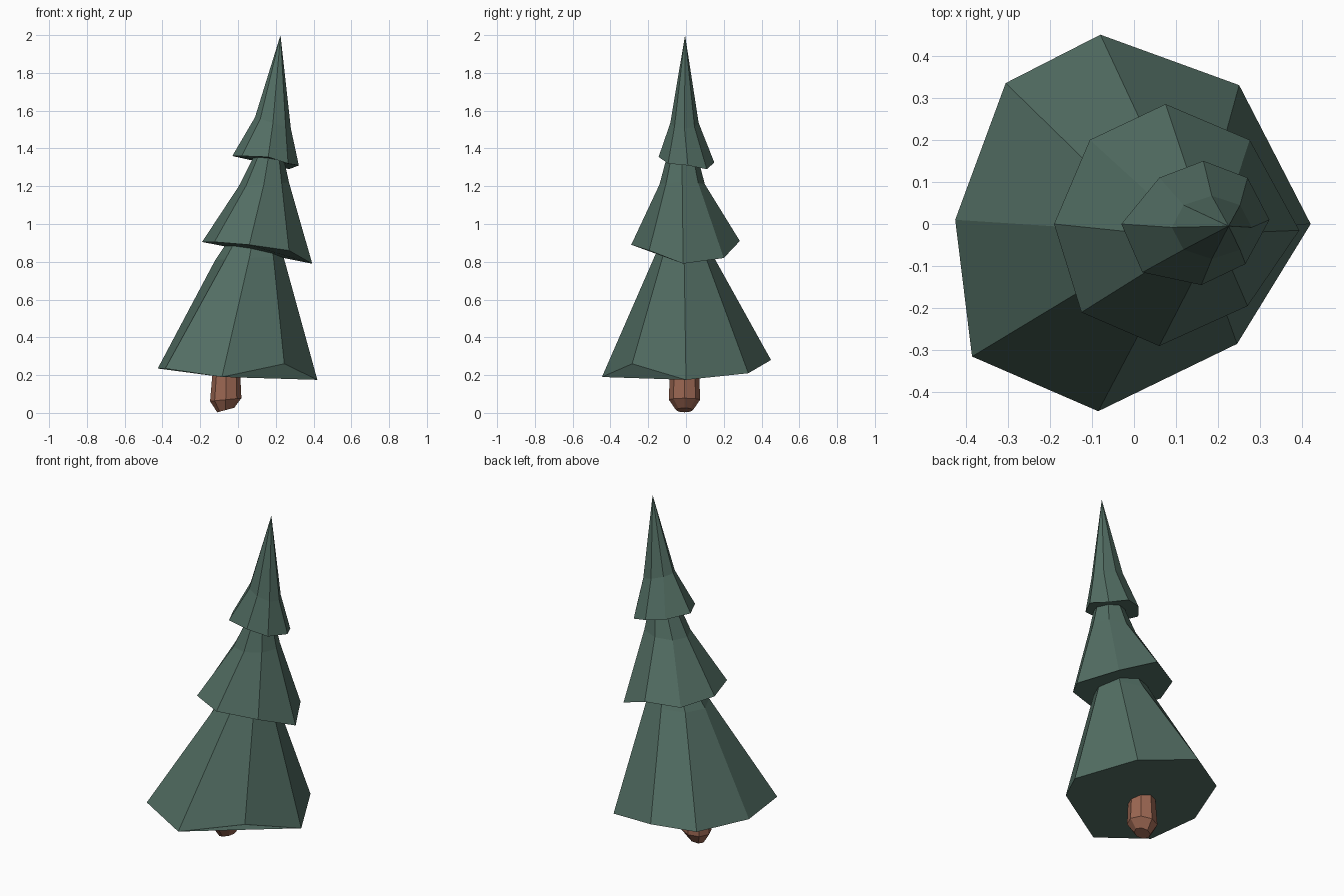
import bpy, bmesh, math


def material(name, rgb):
    m = bpy.data.materials.new(name)
    m.diffuse_color = (*rgb, 1)
    return m


GREEN = material("pine green", (0.085, 0.155, 0.125))
BROWN = material("bark brown", (0.33, 0.135, 0.085))


def oval(cx, cy, z, rx, ry, tilt=0.0):
    """Eight-point ring; tilt raises the +x side."""
    pts = []
    for k in range(8):
        c, s = math.cos(k * math.pi / 4), math.sin(k * math.pi / 4)
        pts.append((cx + rx * c, cy + ry * s, z + tilt * c))
    return pts


def loft(name, rings, mat):
    """Skin a stack of rings; a one-point ring makes a tip."""
    bm = bmesh.new()
    loops = [[bm.verts.new(p) for p in r] for r in rings]
    for a, b in zip(loops, loops[1:]):
        for k in range(8):
            j = (k + 1) % 8
            if len(b) == 1:
                bm.faces.new((a[k], a[j], b[0]))
            else:
                bm.faces.new((a[k], a[j], b[j], b[k]))
    bm.faces.new(loops[0][::-1])
    if len(loops[-1]) > 1:
        bm.faces.new(loops[-1])
    bmesh.ops.recalc_face_normals(bm, faces=bm.faces)
    me = bpy.data.meshes.new(name)
    bm.to_mesh(me)
    bm.free()
    me.materials.append(mat)
    ob = bpy.data.objects.new(name, me)
    bpy.context.collection.objects.link(ob)
    return ob


# Ragged lower rims, counter-clockwise from +x
rim_low = [(0.42, 0, 0.175), (0.25, 0.33, 0.21), (-0.08, 0.45, 0.28), (-0.305, 0.335, 0.25),
           (-0.425, 0.01, 0.235), (-0.385, -0.315, 0.235), (-0.085, -0.445, 0.19), (0.245, -0.285, 0.26)]
rim_mid = [(0.393, -0.015, 0.79), (0.275, 0.2, 0.82), (0.075, 0.285, 0.91), (-0.105, 0.2, 0.89),
           (-0.19, 0, 0.905), (-0.125, -0.21, 0.905), (0.06, -0.29, 0.89), (0.27, -0.195, 0.86)]
rim_top = [(0.322, 0.01, 1.31), (0.27, 0.11, 1.29), (0.165, 0.15, 1.325), (0.06, 0.11, 1.34),
           (-0.03, 0, 1.36), (0.02, -0.115, 1.36), (0.16, -0.145, 1.355), (0.265, -0.095, 1.32)]

# Foliage tiers leaning towards +x
loft("lower_foliage", [rim_low, oval(0.06, -0.01, 0.82, 0.18, 0.16, 0.01),
                       oval(0.085, -0.01, 0.95, 0.11, 0.1)], GREEN)
loft("middle_foliage", [rim_mid, oval(0.137, -0.02, 1.21, 0.133, 0.12, 0.01),
                        oval(0.165, -0.02, 1.38, 0.07, 0.075)], GREEN)
loft("top_foliage", [rim_top, oval(0.185, -0.008, 1.535, 0.095, 0.075, -0.03),
                     [(0.225, -0.005, 2.0)]], GREEN)

# Trunk with a rounded foot
loft("trunk", [oval(-0.065, -0.008, 0.015, 0.045, 0.045, 0.012),
               oval(-0.065, -0.008, 0.07, 0.083, 0.083, 0.008),
               oval(-0.062, -0.008, 0.2, 0.074, 0.078),
               oval(-0.055, -0.008, 0.32, 0.068, 0.07)], BROWN)
